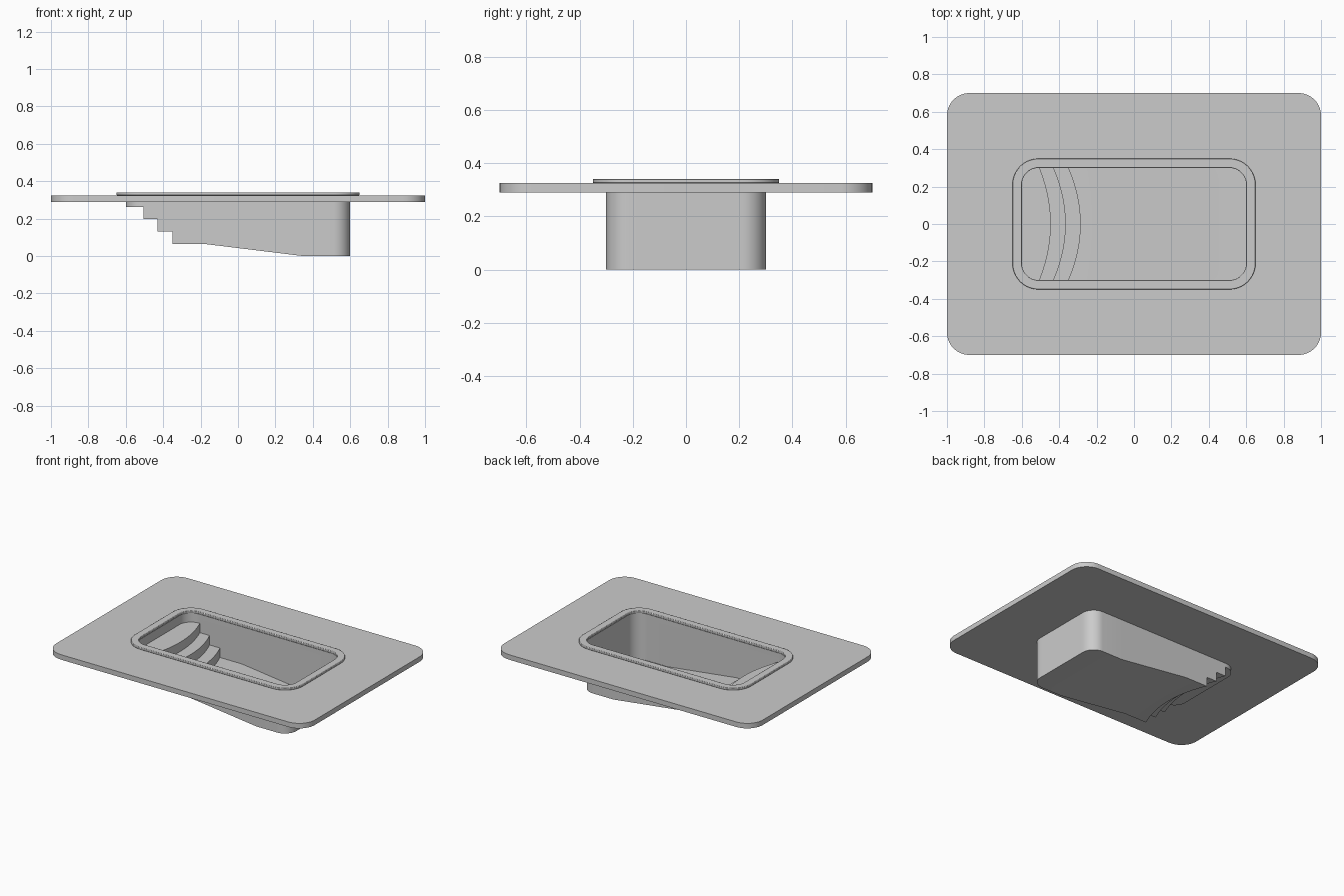
import bpy, bmesh, math

cube = bpy.data.objects.get("Cube")
if cube:
    bpy.data.objects.remove(cube)

grey = bpy.data.materials.new("pale_grey")
grey.use_nodes = True
grey.diffuse_color = (0.6, 0.6, 0.6, 1)
grey.node_tree.nodes["Principled BSDF"].inputs["Base Color"].default_value = (0.6, 0.6, 0.6, 1)

HALF_X, HALF_Y, RADIUS = 0.6, 0.3, 0.09   # pool opening
DECK_BOTTOM, DECK_TOP, COPING_TOP = 0.29, 0.325, 0.341
SEG = 10


def finish(name, bm):
    mesh = bpy.data.meshes.new(name)
    bm.to_mesh(mesh)
    bm.free()
    mesh.materials.append(grey)
    obj = bpy.data.objects.new(name, mesh)
    bpy.context.collection.objects.link(obj)
    bpy.ops.object.select_all(action='DESELECT')
    obj.select_set(True)
    bpy.context.view_layer.objects.active = obj
    bpy.ops.object.shade_smooth_by_angle(angle=math.radians(30))
    return obj


def rounded_rect(hx, hy, r):
    pts = []
    for q, (sx, sy) in enumerate(((1, 1), (-1, 1), (-1, -1), (1, -1))):
        for i in range(SEG + 1):
            a = math.pi / 2 * (q + i / SEG)
            pts.append((sx * (hx - r) + r * math.cos(a), sy * (hy - r) + r * math.sin(a)))
    return pts


def ring(name, hx, hy, r, z0, z1):
    """Slab with rounded corners and the pool opening cut through it."""
    bm = bmesh.new()
    outer, inner = rounded_rect(hx, hy, r), rounded_rect(HALF_X, HALF_Y, RADIUS)
    loops = [[bm.verts.new((x, y, z)) for x, y in pts]
             for pts, z in ((outer, z0), (outer, z1), (inner, z1), (inner, z0))]
    n = len(outer)
    for k in range(4):
        a, b = loops[k], loops[(k + 1) % 4]
        for i in range(n):
            j = (i + 1) % n
            bm.faces.new((a[i], a[j], b[j], b[i]))
    bmesh.ops.recalc_face_normals(bm, faces=bm.faces)
    return finish(name, bm)


# Deck and raised coping
ring("deck", 1.0, 0.7, 0.12, DECK_BOTTOM, DECK_TOP)
coping = ring("coping", 0.65, 0.35, 0.14, DECK_TOP, COPING_TOP)
bevel = coping.modifiers.new("soft_edge", 'BEVEL')
bevel.width = 0.003
bevel.segments = 2
bevel.limit_method = 'ANGLE'

# Basin floor: curved steps, shallow end, slope, deep end (x, bulge, z)
profile = [(-0.505, 0.06, 0.262), (-0.505, 0.06, 0.197),
           (-0.43, 0.065, 0.197), (-0.43, 0.065, 0.131),
           (-0.35, 0.065, 0.131), (-0.35, 0.065, 0.065),
           (-0.18, 0, 0.065), (0.35, 0, 0)]

# Rows across the width, denser around the rounded corners
corner = [(HALF_Y - RADIUS + RADIUS * math.sin(t), RADIUS * (1 - math.cos(t)))
          for t in (math.pi / 2 * i / SEG for i in range(SEG + 1))]
middle = [((HALF_Y - RADIUS) * i / 8, 0) for i in range(-7, 8)]
rows = [(-y, d) for y, d in reversed(corner)] + middle + corner

bm = bmesh.new()
grid = []
for y, inset in rows:
    bow = 1 - (y / HALF_Y) ** 2
    line = [(-HALF_X + inset, profile[0][2])]
    line += [(x + b * bow, z) for x, b, z in profile]
    line += [(HALF_X - inset, 0)]
    grid.append([bm.verts.new((x, y, z)) for x, z in line])
for a, b in zip(grid, grid[1:]):
    for i in range(len(a) - 1):
        bm.faces.new((a[i], a[i + 1], b[i + 1], b[i]))

# Basin walls rise from the floor outline to the deck
outline = grid[0] + [r[-1] for r in grid[1:-1]] + grid[-1][::-1] + [r[0] for r in grid[-2:0:-1]]
for a, b in zip(outline, outline[1:] + outline[:1]):
    if (a.co.xy - b.co.xy).length > 1e-5:
        top = [bm.verts.new((v.co.x, v.co.y, DECK_BOTTOM)) for v in (a, b)]
        bm.faces.new((b, a, top[0], top[1]))
bmesh.ops.remove_doubles(bm, verts=bm.verts, dist=1e-5)
finish("basin", bm)
